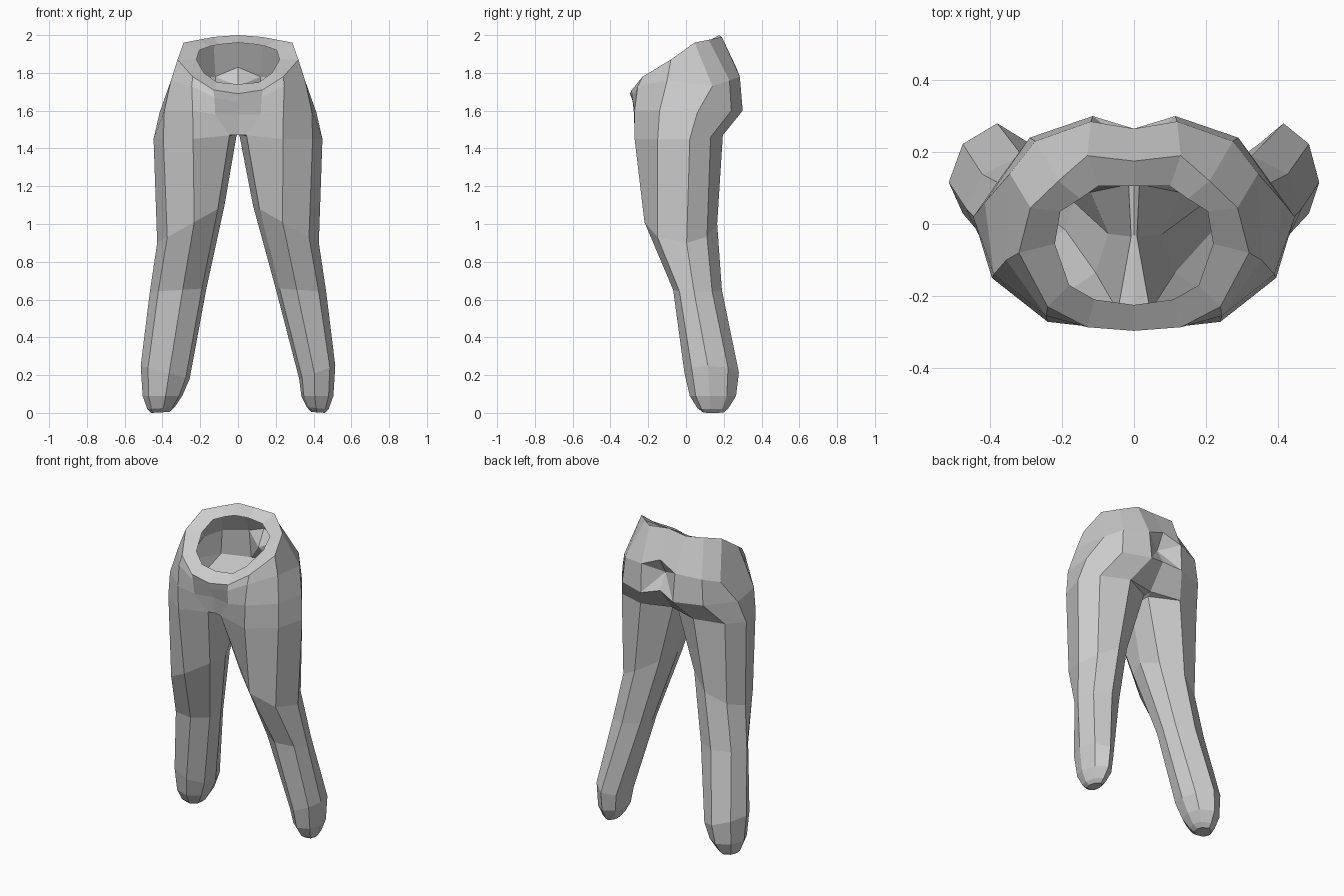
import bpy, bmesh

if "Cube" in bpy.data.objects:
    bpy.data.objects.remove(bpy.data.objects["Cube"])

grey = bpy.data.materials.new("plain_grey")
grey.diffuse_color = (0.6, 0.6, 0.6, 1)
grey.use_nodes = True
grey.node_tree.nodes["Principled BSDF"].inputs["Base Color"].default_value = grey.diffuse_color

# Half-pelvis rows, each running from front centre round the hip to back centre
INNER_RIM = [(0, -.225, 1.74), (.11, -.21, 1.75), (.18, -.17, 1.80), (.22, -.055, 1.87),
             (.205, .035, 1.92), (.15, .07, 1.94), (.10, .105, 1.95), (0, .105, 1.96)]
WAIST = [(0, -.297, 1.69), (.13, -.287, 1.71), (.24, -.23, 1.78), (.32, -.08, 1.87),
         (.288, .045, 1.96), (.21, .12, 1.975), (.13, .19, 1.99), (0, .175, 2.0)]
UPPER_HIP = [(0, -.28, 1.645), (.125, -.285, 1.67), (.245, -.255, 1.73), (.355, -.1, 1.76),
             (.345, .14, 1.73), (.275, .23, 1.76), (.12, .285, 1.78), (0, .265, 1.83)]
LOWER_HIP = [(0, -.25, 1.58), (.12, -.275, 1.58), (.24, -.272, 1.60), (.39, -.14, 1.60),
             (.415, .06, 1.59), (.29, .24, 1.60), (.115, .30, 1.60), (0, .265, 1.63)]
HIP = [(0, -.235, 1.472), (.045, -.242, 1.47), (.238, -.272, 1.45), (.395, -.15, 1.45),
       (.447, .02, 1.45), (.37, .13, 1.46), (.19, .195, 1.47), (0, .15, 1.48)]
CROTCH = (0, -.03, 1.475)
CLEFT = (0, .21, 1.73)
INNER_THIGH = [(.015, .11, 1.47), (.008, -.035, 1.468)]

# Eight-sided leg sections (fractions of width and depth)
THIGH = [(.1, .22), (.45, 0), (.85, .18), (1, .58), (.84, .86), (.5, 1), (.14, .8), (0, .5)]
SHIN = [(.08, .2), (.42, 0), (.85, .13), (1, .43), (.85, .8), (.48, 1), (.12, .8), (0, .5)]
# section, inner z, outer z, inner x, outer x, front y, back y, sideways lean
LEG = [(THIGH, 1.10, .90, .075, .428, -.22, .165, .004),
       (SHIN, .66, .64, .183, .467, -.068, .19, .016),
       (SHIN, .18, .25, .29, .515, -.008, .28, .034),
       (SHIN, .09, .09, .315, .505, .02, .265, .02),
       (SHIN, .03, .02, .35, .48, .06, .225, .015),
       (SHIN, .005, 0, .375, .46, .09, .20, .012)]

bm = bmesh.new()


def add_row(points, side):
    return [bm.verts.new((p[0] * side, p[1], p[2])) for p in points]


def bridge(a, b, closed=False):
    n = len(a)
    for i in range(n if closed else n - 1):
        j = (i + 1) % n
        bm.faces.new((a[i], a[j], b[j], b[i]))


for side in (1, -1):
    rim, waist, upper, lower, hip = [add_row(r, side) for r in
                                     (INNER_RIM, WAIST, UPPER_HIP, LOWER_HIP, HIP)]
    # Flat waist rim and outer pelvis, open inside
    bridge(rim, waist)
    bridge(waist, upper)
    bridge(upper[:7], lower[:7])
    bridge(lower, hip)
    # Cleft at the back
    pit = bm.verts.new(CLEFT)
    for a, b in ((upper[7], upper[6]), (upper[6], lower[6]), (lower[6], lower[7])):
        bm.faces.new((a, b, pit))
    # Crotch
    mid = bm.verts.new(CROTCH)
    f, g = add_row(INNER_THIGH, side)
    bm.faces.new((hip[0], hip[1], g, mid))
    bm.faces.new((mid, g, f, hip[7]))
    bm.faces.new((hip[7], f, hip[6]))
    # Leg tapering to a rounded foot end
    ring = hip[1:7] + [f, g]
    for section, zi, zo, xi, xo, yf, yb, lean in LEG:
        xi += lean * side
        pts = [(xi + (xo - xi) * u, yf + (yb - yf) * v, zi + (zo - zi) * u) for u, v in section]
        nxt = add_row(pts, side)
        bridge(ring, nxt, True)
        ring = nxt
    bm.faces.new(ring)

bmesh.ops.remove_doubles(bm, verts=bm.verts, dist=.0005)
bmesh.ops.recalc_face_normals(bm, faces=bm.faces)
mesh = bpy.data.meshes.new("trousers")
bm.to_mesh(mesh)
bm.free()
mesh.materials.append(grey)
obj = bpy.data.objects.new("trousers", mesh)
bpy.context.collection.objects.link(obj)
